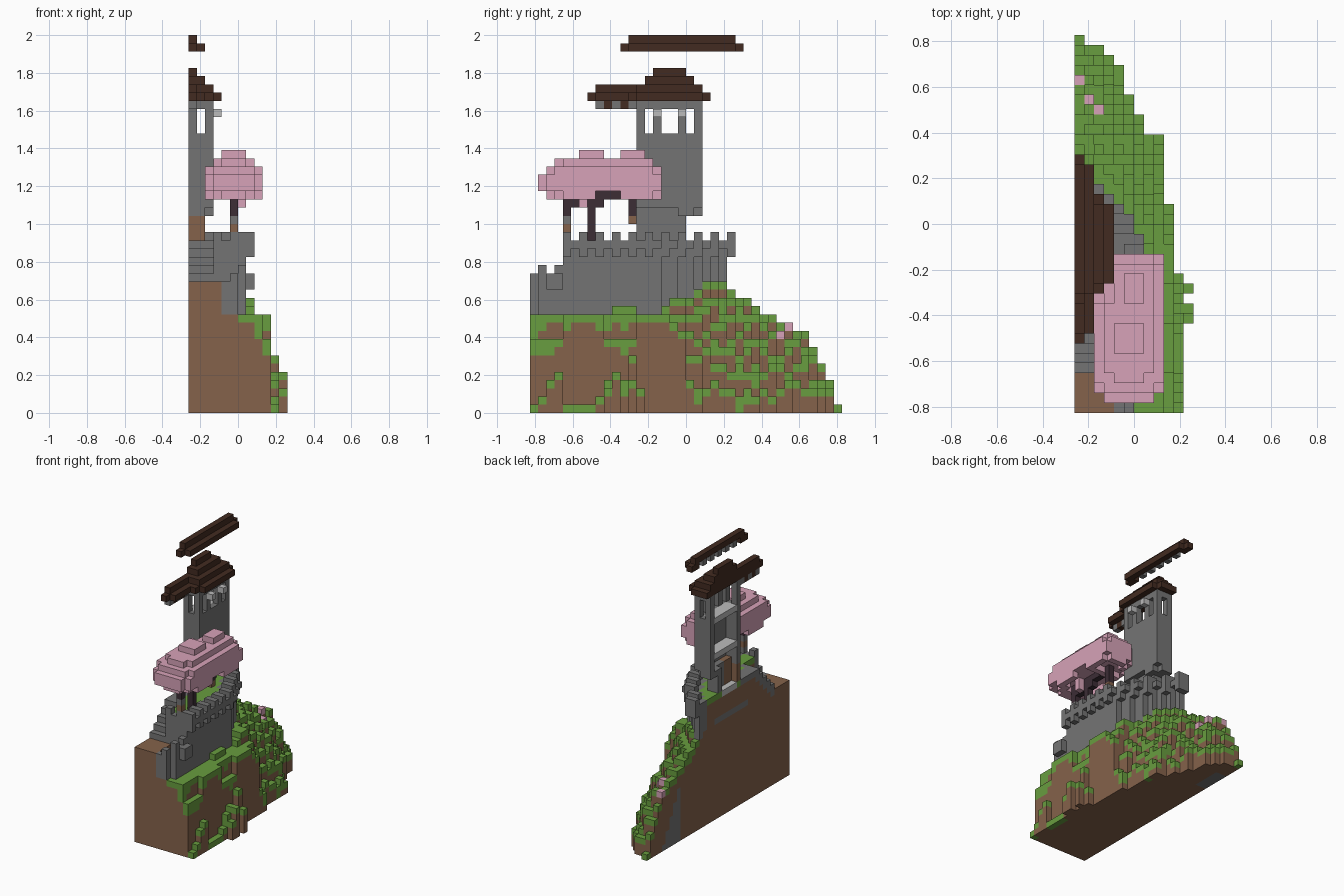
import bpy
import bmesh
import random
from mathutils import Vector

random.seed(4)
cube = bpy.data.objects.get("Cube")
if cube:
    bpy.data.objects.remove(cube)

V = 1 / 23                      # block size
NX, NY = 12, 38                 # footprint in blocks
blocks = {}                     # (i, j, k) -> (part, colour)

COLOURS = {
    "grass": (0.14, 0.34, 0.05), "earth": (0.235, 0.123, 0.07),
    "stone": (0.175, 0.175, 0.175), "pale_stone": (0.5, 0.5, 0.5),
    "blossom": (0.68, 0.365, 0.48), "roof_wood": (0.055, 0.024, 0.015),
    "bark": (0.045, 0.026, 0.036),
}
mats = {}
for name, rgb in COLOURS.items():
    m = bpy.data.materials.new(name)
    m.use_nodes = True
    m.diffuse_color = (*rgb, 1)
    m.node_tree.nodes["Principled BSDF"].inputs["Base Color"].default_value = (*rgb, 1)
    mats[name] = m


def put(part, colour, i, j, k):
    blocks[(i, j, k)] = (part, colour)


def box(part, colour, xs, ys, zs):
    """Fill an inclusive range of blocks."""
    for i in range(xs[0], xs[1] + 1):
        for j in range(ys[0], ys[1] + 1):
            for k in range(zs[0], zs[1] + 1):
                put(part, colour, i, j, k)


def carve(xs, ys, zs):
    for i in range(xs[0], xs[1] + 1):
        for j in range(ys[0], ys[1] + 1):
            for k in range(zs[0], zs[1] + 1):
                blocks.pop((i, j, k), None)


def levels(text):
    """Letters to heights: a is zero."""
    return [ord(c) - ord("a") for c in text]


WIDTH = levels("l" * 14 + "k" * 7 + "j" * 7 + "hhgg" + "fff" + "edb")
CREST = levels("m" * 10 + "nnnmmmnooopqrqpoonmmllkkigeb")
CLIFF = levels("jjjjmmmmmjjjjmmmmlk")     # second ledge from the outside
FOOT = levels("bcefbbbbcefehd")           # outermost ledge
FLOOR = 21


def wall_line(j):
    """Column of the outer wall face in row j."""
    if j < 2:
        return 5 + j
    return 6 if j < 16 else (5, 5, 4, 4, 3, 2, 1, 0)[j - 16]


def ground(i, j):
    top, n = CREST[j], WIDTH[j]
    if j < 4 and i < 6:
        return [16, 16, 16, 16, 15, 13][i]
    if j < 19:
        if i > 8:
            return (CLIFF if i == 9 else FOOT)[j]
        return top if i < 8 else 12
    start = wall_line(j) if j < 22 else 0
    t = max(0, i - start) / (n - start)
    h = top * (1 - t ** 1.8)
    if i > start:
        h += 0.5 - (i + j) % 2
    return max(1, min(top, round(h)))


# Hillside: earth columns capped with grass
for j in range(NY):
    for i in range(WIDTH[j]):
        h = ground(i, j)
        bare = (j < 4 and i < 6) or (j < 24 and i <= wall_line(min(j, 23)))
        second = random.random() < (0.35 if j < 14 else 0.15)
        for k in range(h):
            grassy = not bare and (k == h - 1 or (k == h - 2 and second))
            core = i < 2 and 29 <= j <= 33 and k < 9 - 2 * (j - 29)
            put("hillside", "stone" if core else "grass" if grassy else "earth", i, j, k)
        if (i, j) in ((0, 33), (1, 31), (2, 30)):
            put("hillside", "blossom", i, j, h - 1)
for j, h in ((9, 3), (10, 5), (12, 4)):
    box("hillside", "earth", (11, 11), (j, j), (0, h - 2))
    put("hillside", "grass", 11, j, h - 1)
box("hillside", "grass", (8, 8), (0, 0), (9, 11))

# Courtyard fill and curtain wall
for j in range(4, 24):
    w = wall_line(j)
    for i in range(w + 1):
        for k in range(CREST[j] - 1, FLOOR):
            if i > w - 2 or (j == 4 and k > 15 and i > 2):
                put("curtain_wall", "stone", i, j, k)
            else:
                put("courtyard", "grass" if k == FLOOR - 1 else "earth", i, j, k)
box("buried_stone", "stone", (0, 0), (11, 19), (16, 16))

# Overhanging battlements
for j in range(4, 24):
    w = wall_line(j)
    put("battlements", "stone", w + 1, j, 20)
    if j % 2 == 0:
        for k in (19, 21):
            put("battlements", "stone", w + 1, j, k)
        put("battlements", "stone", w, j, 21)
for i in range(3, 7, 2):
    put("battlements", "stone", i, 4, 21)
box("battlements", "stone", (0, 1), (24, 24), (19, 21))

# Lower front wall
for j in range(4):
    w = wall_line(j)
    box("lower_wall", "stone", (w - 1, w), (j, j), (12, 15))
    box("lower_wall", "stone", (w, w), (j, j), (16, 16 + j % 2))
box("lower_wall", "stone", (7, 7), (2, 3), (15, 16))

# Stairs and stone path up to the door
for n in range(5):
    carve((0, 2), (4 + n, 4 + n), (17 + n, 21))
    box("stairs", "stone", (0, 2), (4 + n, 4 + n), (15 + n, 16 + n))
box("path", "stone", (0, 1), (9, 12), (20, 20))

# Tower: slim base stepping out to a wider hollow shaft
box("tower", "stone", (0, 1), (13, 18), (FLOOR, 23))
box("tower", "stone", (0, 1), (13, 20), (24, 24))
box("tower", "stone", (0, 2), (13, 20), (25, 37))
box("tower", "stone", (2, 2), (18, 19), (24, 24))
carve((0, 0), (14, 17), (FLOOR, 24))
carve((0, 1), (14, 19), (25, 37))
for k in (20, 27, 33):
    box("tower_floor", "pale_stone", (0, 0 if k < 25 else 1), (14, 17 if k < 25 else 19), (k, k))
box("door", "earth", (0, 1), (13, 13), (FLOOR, 23))
box("door", "earth", (1, 1), (14, 15), (FLOOR, 24))

# Tower windows and brackets
for j in (13, 20):
    carve((1, 1), (j, j), (34, 36))
for j in (14, 16, 17, 19):
    carve((2, 2), (j, j), (34, 36))
for j in (15, 18):
    put("window_bracket", "pale_stone", 3, j, 36)

# Stepped tower roof and the porch roof in front of it
for x, y0, y1, k in ((3, 13, 20, 38), (2, 12, 21, 38), (2, 13, 20, 39),
                     (1, 14, 19, 40), (0, 15, 18, 41)):
    box("tower_roof", "roof_wood", (0, x), (y0, y1), (k, k))
box("porch_roof", "roof_wood", (0, 0), (7, 12), (38, 38))
box("porch_roof", "roof_wood", (1, 1), (8, 12), (38, 38))
box("porch_roof", "roof_wood", (0, 0), (8, 12), (39, 39))
for j in range(8, 13):
    put("porch_rafters", "roof_wood" if j % 2 else "stone", 0, j, 37)

# High ridge with rafter ends
box("ridge", "roof_wood", (0, 0), (12, 24), (45, 45))
box("ridge", "roof_wood", (1, 1), (12, 24), (44, 44))
for j in (11, 12, 24, 25):
    put("ridge", "roof_wood", 0, j, 44)
for j in range(14, 24, 2):
    put("ridge_rafters", "stone", 0, j, 44)

# Blossom canopy: two rounded lobes (centre i, centre j, radii by layer)
LOBES = (
    (5.5, 7.3, ((3.3, 5), (3.7, 6.2), (3.7, 6.2), (3.6, 5.1), (2.7, 4.1), (1.6, 1.5))),
    (6.2, 12.8, ((2.6, 2.8), (3, 3.3), (3, 3.3), (2.9, 3.1), (2.3, 2.6), (1.25, 1.7))),
)
for ci, cj, layers in LOBES:
    for n, (rx, ry) in enumerate(layers):
        for i in range(2, 9):
            for j in range(1, 16):
                a, b = abs(i + 0.5 - ci) / rx, abs(j + 0.5 - cj) / ry
                d = a ** 3.5 + b ** 3.5
                rim = n > 0 or (d > 0.3 and not 8 <= j <= 10)
                if d < 1 and rim:
                    put("canopy", "blossom", i, j, 26 + n)
box("canopy", "blossom", (6, 6), (6, 6), (25, 26))

# Tree trunk, branch and posts
box("trunk", "bark", (5, 5), (7, 7), (FLOOR, 25))
box("branch", "bark", (5, 5), (4, 8), (25, 25))
box("branch", "bark", (5, 5), (4, 10), (26, 26))
box("front_post", "bark", (5, 5), (4, 4), (24, 24))
box("front_post", "stone", (5, 5), (4, 4), (FLOOR, 23))
put("front_post", "earth", 5, 4, 22)
put("rear_post", "earth", 5, 12, 23)
box("rear_post", "bark", (5, 5), (12, 12), (24, 26))


def corners(cell, axis, side):
    """Outward-wound corners of one face of a block."""
    u, v = (axis + 1) % 3, (axis + 2) % 3
    pts = []
    for a, b in ((0, 0), (1, 0), (1, 1), (0, 1)):
        p = list(cell)
        p[axis] += side
        p[u] += a
        p[v] += b
        pts.append(tuple(p))
    return pts if side else pts[::-1]


# Skin each part with only its exposed block faces
names = list(COLOURS)
parts = {}
for cell, (part, colour) in blocks.items():
    parts.setdefault(part, []).append((cell, colour))
for part, cells in parts.items():
    bm = bmesh.new()
    verts = {}
    for cell, colour in cells:
        for axis in range(3):
            for side in (0, 1):
                near = list(cell)
                near[axis] += 2 * side - 1
                if tuple(near) in blocks:
                    continue
                ring = corners(cell, axis, side)
                for p in ring:
                    if p not in verts:
                        q = Vector((p[0] - NX / 2, p[1] - NY / 2, p[2])) * V
                        verts[p] = bm.verts.new(q)
                face = bm.faces.new([verts[p] for p in ring])
                jamb = part == "door" and axis == 0 and side == 1
                face.material_index = names.index("stone" if jamb else colour)
    mesh = bpy.data.meshes.new(part)
    bm.to_mesh(mesh)
    bm.free()
    for name in names:
        mesh.materials.append(mats[name])
    bpy.context.collection.objects.link(bpy.data.objects.new(part, mesh))
